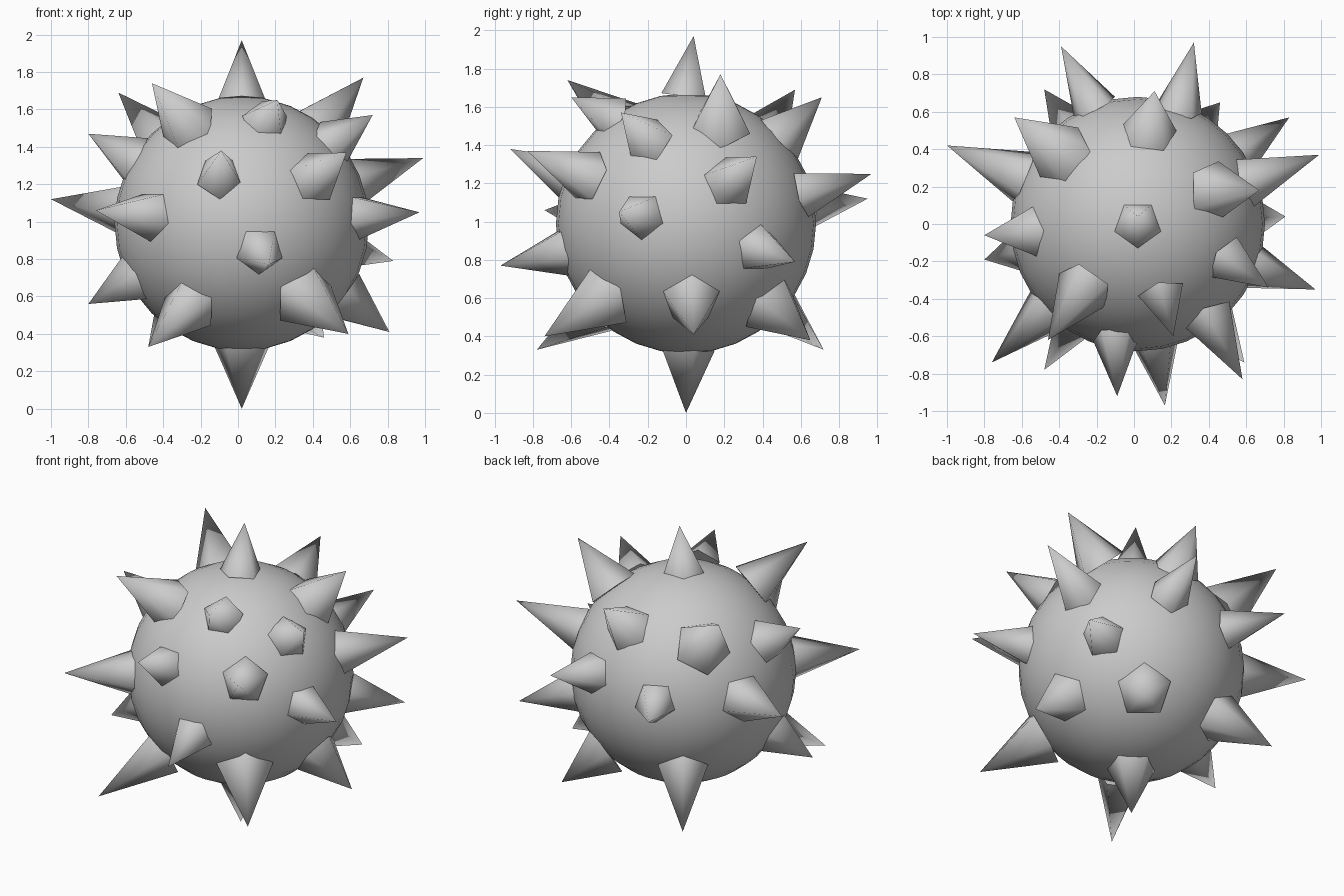
import bpy, bmesh, math
from mathutils import Vector

if "Cube" in bpy.data.objects:
    bpy.data.objects.remove(bpy.data.objects["Cube"])

CENTRE = Vector((0.02, 0.0, 0.99))
R = 0.68

# Each spike: tip x, y, z, base radius, roll (1 = a base corner points up, -1 = down),
# then optionally the direction of the base when the spike leans.
upper = [
    ((0.02, 0.04, 1.97), 0.13, -1, (0, 0, 1)),
    ((0.67, 0.18, 1.77), 0.165, -1, (.40, .18, .51)),
    ((0.11, 0.71, 1.65), 0.15, -1),
    ((-0.64, 0.57, 1.69), 0.175, -1, (-.395, .365, .40)),
    ((-0.46, -0.62, 1.74), 0.16, -1, (-.28, -.33, .51)),
    ((0.21, -0.60, 1.65), 0.13, 1, (.127, -.37, .54)),
    ((0.72, -0.34, 1.57), 0.135, 1, (.48, -.19, .43)),
    ((-0.80, -0.06, 1.47), 0.14, 1),
]
middle = [
    ((0.99, 0.37, 1.34), 0.14, 1),
    ((0.32, 0.97, 1.25), 0.13, -1, (.22, .61, .16)),
    ((-0.39, 0.95, 1.12), 0.13, -1, (-.23, .62, .09)),
    ((-1.00, 0.42, 1.12), 0.15, -1),
    ((-0.76, -0.74, 1.06), 0.14, -1),
    ((-0.09, -0.92, 1.38), 0.125, -1, (-.12, -.61, .245)),
    ((0.58, -0.83, 1.37), 0.145, 1, (.38, -.50, .24)),
    ((0.97, -0.35, 1.05), 0.125, -1),
    ((0.165, -0.97, 0.77), 0.13, -1),
    ((0.83, 0.57, 0.79), 0.13, 1),
]
lower = [
    ((0.81, 0.04, 0.41), 0.155, 1),
    ((0.46, 0.65, 0.38), 0.17, 1, (.27, .44, -.43)),
    ((-0.48, 0.72, 0.33), 0.16, 1),
    ((-0.80, -0.19, 0.56), 0.14, 1),
    ((-0.48, -0.78, 0.33), 0.155, 1, (-.27, -.42, -.43)),
    ((0.59, -0.74, 0.40), 0.18, 1, (.33, -.43, -.39)),
    ((0.02, 0.0, 0.0), 0.15, 1),
]


def finish(bm, name):
    bmesh.ops.recalc_face_normals(bm, faces=bm.faces)
    me = bpy.data.meshes.new(name)
    bm.to_mesh(me)
    bm.free()
    ob = bpy.data.objects.new(name, me)
    bpy.context.collection.objects.link(ob)
    return ob


def spike(name, tip, radius, roll, lean=None):
    tip = Vector(tip)
    out = Vector(lean) if lean else tip - CENTRE
    base = CENTRE + out.normalized() * 0.665
    axis = (tip - base).normalized()
    ref = Vector((0, 1, 0)) if abs(axis.z) > 0.97 else Vector((0, 0, 1))
    v = (ref - axis * ref.dot(axis)).normalized() * roll
    u = v.cross(axis)
    bm = bmesh.new()
    ring = []
    for i in range(5):
        a = math.tau * i / 5
        ring.append(bm.verts.new(base + (v * math.cos(a) + u * math.sin(a)) * radius))
    apex = bm.verts.new(tip)
    cap = bm.faces.new(ring)
    for i in range(5):
        bm.faces.new((ring[i], ring[(i + 1) % 5], apex)).smooth = True
    for e in cap.edges:          # crisp rim, smooth sides
        e.smooth = False
    finish(bm, name)


# Round body
bm = bmesh.new()
bmesh.ops.create_uvsphere(bm, u_segments=32, v_segments=16, radius=R)
bmesh.ops.translate(bm, verts=bm.verts, vec=CENTRE)
for f in bm.faces:
    f.smooth = True
finish(bm, "body")

# Five-sided spikes
for label, group in (("upper", upper), ("middle", middle), ("lower", lower)):
    for i, s in enumerate(group):
        spike(f"{label}_spike_{i + 1}", *s)
